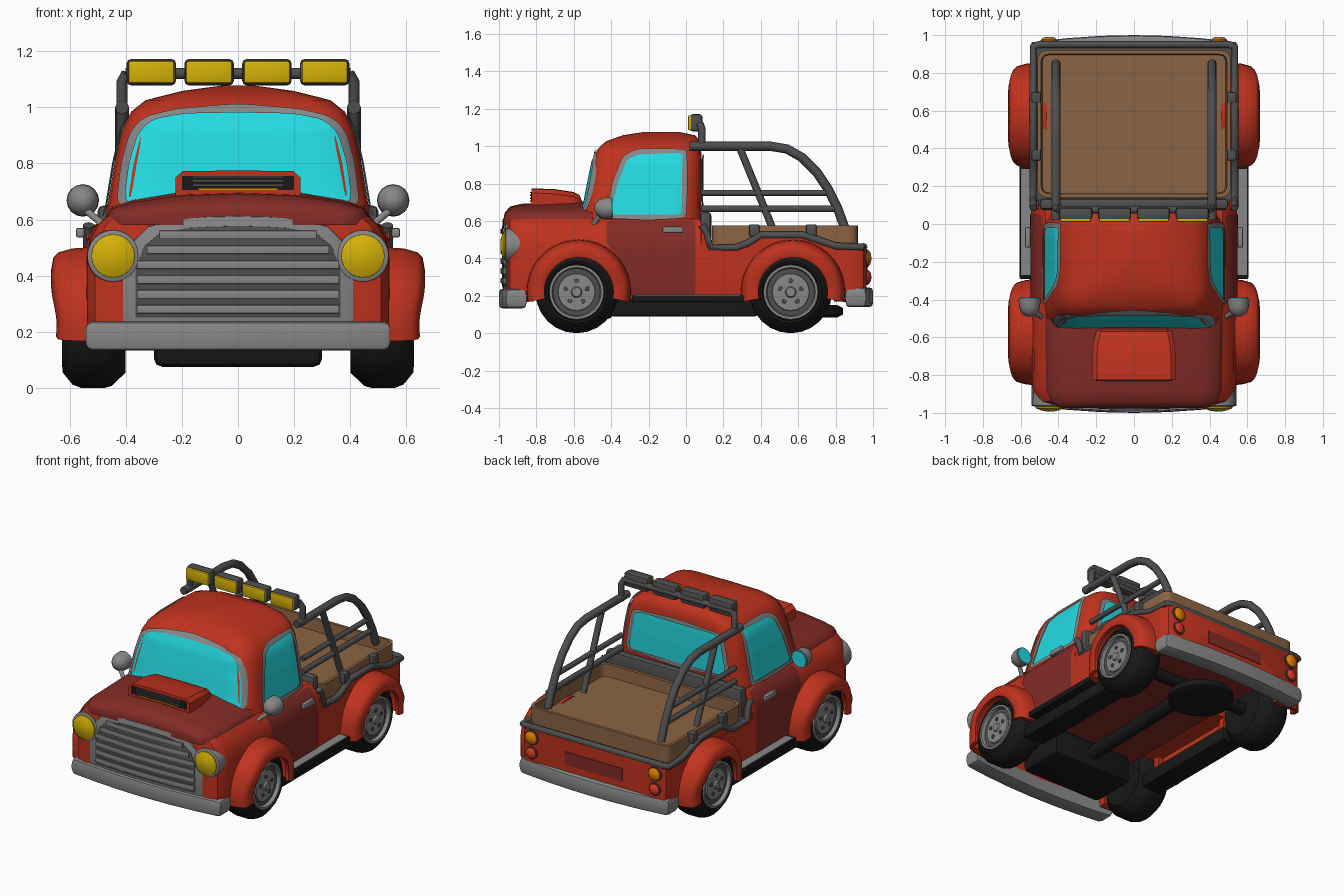
import bpy, bmesh, math
from mathutils import Vector
from mathutils.bvhtree import BVHTree

if "Cube" in bpy.data.objects:
    bpy.data.objects.remove(bpy.data.objects["Cube"])

def material(name, r, g, b):
    m = bpy.data.materials.new(name)
    m.diffuse_color = [(c / 255) ** 2.2 for c in (r, g, b)] + [1]
    m.use_nodes = True
    m.node_tree.nodes["Principled BSDF"].inputs["Base Color"].default_value = m.diffuse_color
    return m

RED = material("body red", 190, 53, 35)
MAROON = material("dark red", 130, 47, 42)
GLASS = material("cyan glass", 40, 218, 225)
YELLOW = material("lamp yellow", 212, 176, 16)
GREY = material("light grey", 134, 134, 134)
DARK = material("dark grey", 80, 80, 80)
BLACK = material("black", 30, 30, 30)
BROWN = material("bed brown", 138, 100, 70)
ORANGE = material("orange", 235, 130, 12)
TAIL = material("tail red", 215, 60, 42)
SIDES = ((1, "right"), (-1, "left"))

def finish(name, bm, mat, angle=35):
    me = bpy.data.meshes.new(name)
    bm.to_mesh(me)
    bm.free()
    o = bpy.data.objects.new(name, me)
    bpy.context.collection.objects.link(o)
    me.materials.append(mat)
    smooth(o, angle)
    return o

def smooth(o, angle=35):
    bpy.ops.object.select_all(action='DESELECT')
    o.select_set(True)
    bpy.context.view_layer.objects.active = o
    bpy.ops.object.shade_smooth_by_angle(angle=math.radians(angle))

def loft(name, rings, mat, angle=35):
    bm = bmesh.new()
    vs = [[bm.verts.new(p) for p in r] for r in rings]
    n = len(rings[0])
    for a, b in zip(vs, vs[1:]):
        for i in range(n):
            bm.faces.new((a[i], a[(i + 1) % n], b[(i + 1) % n], b[i]))
    bm.faces.new(vs[0])
    bm.faces.new(vs[-1])
    bmesh.ops.recalc_face_normals(bm, faces=bm.faces)
    return finish(name, bm, mat, angle)

def box(name, c, size, mat, bevel=0.0):
    bm = bmesh.new()
    bmesh.ops.create_cube(bm, size=1)
    for v in bm.verts:
        v.co = [c[i] + v.co[i] * size[i] for i in range(3)]
    if bevel:
        bmesh.ops.bevel(bm, geom=bm.edges[:], offset=bevel, segments=2, profile=0.5, affect='EDGES')
    return finish(name, bm, mat)

def lathe(name, axis, c, prof, mat, seg=24):
    put = {'x': lambda a, u, v: (a, u, v), 'y': lambda a, u, v: (u, a, v), 'z': lambda a, u, v: (u, v, a)}[axis]
    t = [2 * math.pi * i / seg for i in range(seg)]
    return loft(name, [[put(a, c[0] + r * math.cos(k), c[1] + r * math.sin(k)) for k in t] for a, r in prof], mat)

def bowed_bar(name, y, k, depth, half, r, mat):
    """Bar across x, bowed by k; half lists (x, bottom, top) from the middle outwards."""
    rings = []
    for x, a, b in [(-x, a, b) for x, a, b in half[:0:-1]] + half:
        yy, d = y + k * x * x, depth / 2
        sec = rounded([(yy - d, a), (yy + d, a), (yy + d, b), (yy - d, b)], r, 2)
        rings.append([(x, p[0], p[1]) for p in sec])
    return loft(name, rings, mat)

def tube(name, pts, r, mat):
    cu = bpy.data.curves.new(name, 'CURVE')
    cu.dimensions, cu.bevel_depth, cu.bevel_resolution, cu.use_fill_caps = '3D', r, 2, True
    sp = cu.splines.new('POLY')
    sp.points.add(len(pts) - 1)
    for p, q in zip(sp.points, pts):
        p.co = (*q, 1)
    o = bpy.data.objects.new(name, cu)
    bpy.context.collection.objects.link(o)
    cu.materials.append(mat)
    bpy.ops.object.select_all(action='DESELECT')
    o.select_set(True)
    bpy.context.view_layer.objects.active = o
    bpy.ops.object.convert(target='MESH')
    smooth(bpy.context.object, 50)

def rounded(pts, r, n=4):
    out, P = [], [Vector(p) for p in pts]
    for i, p in enumerate(P):
        a, b = P[i - 1] - p, P[(i + 1) % len(P)] - p
        a, b = p + a.normalized() * min(r, a.length * .45), p + b.normalized() * min(r, b.length * .45)
        out += [a * (1 - t) ** 2 + p * 2 * t * (1 - t) + b * t * t for t in [k / n for k in range(n + 1)]]
    return out

def decal(name, pts, axis, s, bvh, mat, off, grow=0):
    """Thin plate laid on a surface; grow > 0 gives only a border ring."""
    fine = []
    for i, p in enumerate(pts):
        q = pts[(i + 1) % len(pts)]
        k = max(1, math.ceil((q - p).length / .04))
        fine += [p.lerp(q, j / k) for j in range(k)]
    c = sum(fine, Vector((0, 0))) / len(fine)
    rings = [[p + (p - c).normalized() * g for p in fine] for g in (grow, grow * .5, -.004)] if grow else \
        [[c.lerp(p, k / 7) for p in fine] for k in (7, 6, 5, 4, 3, 2, 1, .1)]
    d = Vector((s, 0, 0)) if axis == 'x' else Vector((0, s, 0))
    def hit(p):
        o = Vector((0, *p)) if axis == 'x' else Vector((p[0], 0, p[1]))
        h = bvh.ray_cast(o + d * 3, -d)[0] or bvh.find_nearest(o + d * .5)[0]
        return h + d * off
    bm = bmesh.new()
    vs = [[bm.verts.new(hit(p)) for p in r] for r in rings]
    n = len(fine)
    fs = [bm.faces.new((a[i], a[(i + 1) % n], b[(i + 1) % n], b[i])) for a, b in zip(vs, vs[1:]) for i in range(n)]
    if not grow:
        fs.append(bm.faces.new(vs[-1]))
    for f in fs:
        f.normal_update()
        if f.normal.dot(d) < 0:
            f.normal_flip()
    finish(name, bm, mat)

def surface(o):
    return BVHTree.FromPolygons([v.co for v in o.data.vertices], [p.vertices[:] for p in o.data.polygons])

def section(half, y):
    return [(x, y, z) for x, z in half] + [(-x, y, z) for x, z in half[-2:0:-1]]

def rrect(hx, y0, y1, r, z):
    return [(p[0], p[1], z) for p in rounded([(hx, y0), (hx, y1), (-hx, y1), (-hx, y0)], r)]

# lower body with a recessed underside, bed hull behind it
def low(w, d):
    return [(0, d), (w - .06, d), (w - .05, .17), (w - .01, .18), (w, .25)]
body = loft("front_body", [section(low(w, d) + [(w, .46), (w - .012, .53), (w - .04, .58), (w - .075, .612), (0, .612)], y)
            for y, w, d in ((-.955, .46, .18), (-.94, .51, .18), (-.9, .53, .18), (-.87, .538, .28), (-.8, .54, .28), (.08, .545, .28))], RED)
bed = loft("bed_hull", [section(low(w, d) + [(w, .455), (0, .455)], y)
           for y, w, d in ((.07, .545, .28), (.87, .54, .28), (.9, .54, .18), (.95, .52, .18), (.965, .49, .18))], RED)
body_bvh = surface(body)

# cab
cab = loft("cab", [rrect(*a) for a in ((.475, -.565, .08, .13, .59), (.44, -.525, .085, .13, .8), (.414, -.5, .085, .13, .92),
           (.38, -.472, .08, .12, .985), (.33, -.43, .075, .11, 1.025), (.2, -.34, .05, .09, 1.058), (.06, -.22, -.04, .04, 1.077))], RED)
cab_bvh = surface(cab)
flip = lambda h: h + [(-x, z) for x, z in reversed(h) if x]
wind = rounded(flip([(.41, .66), (.392, .8), (.36, .91), (.31, .958), (.2, .98), (0, .986)]), .035)
rear = rounded([(-.36, .68), (.36, .68), (.31, .945), (-.31, .945)], .05)
side = rounded([(-.41, .632), (-.02, .632), (-.015, .968), (-.26, .96), (-.32, .93), (-.37, .8)], .025)
door = rounded([(-.425, .602), (.05, .602), (.05, .2), (-.3, .2), (-.32, .33), (-.37, .42), (-.425, .48)], .02)
for nm, pts, ax, s in (("windshield", wind, 'y', -1), ("rear_window", rear, 'y', 1),
                       ("right_window", side, 'x', 1), ("left_window", side, 'x', -1)):
    decal(nm, pts, ax, s, cab_bvh, GLASS, .005)
    decal(nm + "_frame", pts, ax, s, cab_bvh, GREY, .012, .026)

# hood and scoop
loft("hood", [section([(0, .58), (k * .465, .58), (k * .465, .612), (k * .445, .612 + h * .35), (k * .37, .612 + h * .62),
     (k * .2, .612 + h * .92), (0, .612 + h)], y)
     for y, k, h in ((-.975, .8, .005), (-.968, .87, .035), (-.94, .95, .065), (-.88, 1, .08), (-.5, 1.01, .095))], MAROON, 50)
loft("hood_scoop", [section([(0, .66), (w, .66), (w, t - .025), (w - .025, t - .003), (0, t)], y)
     for y, w, t in ((-.825, .222, .775), (-.7, .222, .77), (-.6, .21, .755), (-.57, .2, .74), (-.55, .18, .69))], RED)
box("scoop_opening", (0, -.826, .73), (.4, .008, .05), BLACK)
for z in (.722, .738, .752):
    box("scoop_slat", (0, -.829, z), (.32, .008, .006), DARK)
box("scoop_glow", (0, -.829, .706), (.28, .008, .009), ORANGE)

# grille and bumpers, all bowed forward
outer = [(0, .612), (.1, .61), (.2, .604), (.32, .575), (.375, .52), (.41, .42)]
inner = [(0, .577), (.1, .575), (.18, .57), (.28, .55), (.335, .505), (.365, .42)]
bowed_bar("grille_frame", -.96, .13, .04, [(x, .235, t) for x, t in outer], .005, GREY)
bowed_bar("grille_back", -.979, .13, .008, [(x, .25, t) for x, t in inner], .001, DARK)
for i in range(6):
    z = .28 + i * .053
    w = .36 if z < .45 else .36 - (z - .45) * .85
    bowed_bar("grille_slat", -.982, .13, .018, [(w * t, z - .015, z + .015) for t in (0, .33, .67, 1)], .004, GREY)
for s, z, nm in ((-1, .185, "front_bumper"), (1, .192, "rear_bumper")):
    bowed_bar(nm, s * .945, -s * .13, .11, [(x, z - .052 + e, z + .052 - e) for x, e in
              ((0, 0), (.18, 0), (.36, 0), (.52, 0), (.535, .006), (.542, .02))], .02, GREY)

# bed: deck, liner, trim, bulkhead, tailgate panel
box("bed_deck", (0, .525, .46), (1.03, .86, .012), DARK)
loft("bed_liner", [rrect(.512, .14, .92, .06, .45), rrect(.512, .14, .92, .06, .575),
     rrect(.492, .16, .9, .045, .575), rrect(.485, .165, .895, .04, .495)], BROWN)
edge = [(.085, .58), (.11, .54), (.13, .457), (.27, .457), (.33, .48), (.4, .525), (.62, .525), (.7, .5), (.8, .465), (.94, .46)]
tube("bed_trim", [(.533, y, z) for y, z in edge] + [(.5, .95, .462), (-.5, .95, .462)]
     + [(-.533, y, z) for y, z in reversed(edge)], .02, DARK)
box("bed_bulkhead", (0, .105, .55), (1.0, .06, .2), DARK, .02)
box("tailgate_panel", (0, .966, .33), (.42, .008, .085), MAROON)

# roll cage and roof lamps
hoop = [(.02, 1.0), (.45, 1.0), (.54, .985), (.62, .94), (.7, .86), (.76, .77), (.81, .67), (.85, .56)]
for s, nm in SIDES:
    x = .413 * s
    tube(nm + "_roll_bar", [(x, y, z) for y, z in hoop], .025, DARK)
    tube(nm + "_brace", [(x, .29, .985), (x, .48, .52)], .02, DARK)
    tube(nm + "_upper_rail", [(x, .08, .75), (x, .77, .75)], .017, DARK)
    tube(nm + "_lower_rail", [(x, .08, .665), (x, .81, .665)], .018, DARK)
    tube(nm + "_light_post", [(x, .085, .98), (x, .085, 1.09), (x * .96, .075, 1.12)], .02, DARK)
tube("light_bar", [(-.4, .075, 1.12), (.4, .075, 1.12)], .02, DARK)
for x in (-.309, -.103, .103, .309):
    box("roof_lamp_housing", (x, .055, 1.125), (.176, .066, .094), DARK, .016)
    box("roof_lamp_lens", (x, .022, 1.125), (.164, .022, .08), YELLOW, .008)

# parts repeated on both sides
for s, nm in SIDES:
    decal(nm + "_door", door, 'x', s, body_bvh, MAROON, .005)
    loft(nm + "_bed_side", [[(s * x, y, z) for y, z in [(.08, .44)] + edge + [(.94, .44)]] for x in (.505, .54)], RED)
    box(nm + "_door_handle", (s * .562, -.07, .553), (.03, .11, .035), GREY, .008)
    box(nm + "_running_board", (s * .553, .01, .185), (.105, .6, .035), BLACK, .006)
    box(nm + "_step_plate", (s * .557, .01, .204), (.08, .56, .008), GREY)
    box(nm + "_sill", (s * .475, -.01, .135), (.15, .78, .09), BLACK, .01)
    for y in (.365, .67):
        box(nm + "_bed_clip", (s * .517, y, .55), (.05, .055, .065), DARK, .006)
    # lamps
    lathe(nm + "_headlamp_ring", 'y', (s * .445, .47), ((-.88, .085), (-.935, .094), (-.962, .092), (-.967, .082)), GREY)
    lathe(nm + "_headlamp", 'y', (s * .445, .47), ((-.95, .078), (-.974, .077), (-.986, .05), (-.993, .015)), YELLOW)
    for z, r, m in ((.4, .042, ORANGE), (.3, .036, TAIL)):
        lathe(nm + "_tail_lamp_ring", 'y', (s * .45, z), ((.94, r + .008), (.972, r + .006)), DARK, 16)
        lathe(nm + "_tail_lamp", 'y', (s * .45, z), ((.95, r), (.977, r), (.987, r * .7), (.991, r * .2)), m, 16)
    # door mirror
    lathe(nm + "_mirror_shell", 'y', (s * .553, .668), ((-.49, .012), (-.482, .03), (-.465, .046), (-.44, .056), (-.395, .058)), GREY, 16)
    lathe(nm + "_mirror_glass", 'y', (s * .553, .668), ((-.397, .05), (-.39, .05)), GLASS, 16)
    tube(nm + "_mirror_arm", [(s * .55, -.45, .64), (s * .49, -.49, .59), (s * .485, -.5, .54)], .014, GREY)
    # wheels, fenders, wheel wells
    for yc, pos in ((-.585, "front"), (.56, "rear")):
        tag, c = nm + "_" + pos, (yc, .22)
        wheel = lambda part, prof, m, cc=c, seg=24: lathe(tag + part, 'x', cc, [(s * a, r) for a, r in prof], m, seg)
        wheel("_tyre", ((.4, .13), (.4, .165), (.45, .213), (.475, .22), (.56, .22), (.59, .208), (.625, .165), (.62, .152), (.58, .15)), BLACK)
        wheel("_rim", ((.57, .146), (.627, .146), (.627, .132), (.602, .126)), GREY)
        wheel("_rim_disc", ((.59, .127), (.604, .126)), DARK)
        wheel("_hub", ((.59, .104), (.612, .098), (.614, .03), (.625, .024)), GREY)
        for k in range(5):
            a = math.pi * (.5 + .4 * k)
            wheel("_lug", ((.6, .014), (.619, .012)), DARK, (yc + .06 * math.cos(a), .22 + .06 * math.sin(a)), 8)
        prof = ((.46, .285), (.59, .277), (.64, .263), (.658, .245), (.666, .2), (.66, .185), (.64, .185), (.635, .235), (.46, .24))
        loft(tag + "_fender", [[(s * (x - .02 * max(0, math.cos(2 * a)) ** 2), yc + .012 + r * math.cos(a), .22 + r * math.sin(a))
             for x, r in prof] for a in [math.radians(-11 + 202 * i / 20) for i in range(21)]], RED)
        cut = wheel("_well_cutter", ((.36, .238), (.8, .238)), RED)
        cut.hide_render = True
        target = body if pos == "front" else bed
        mod = target.modifiers.new("well", 'BOOLEAN')
        mod.operation, mod.object, mod.solver = 'DIFFERENCE', cut, 'EXACT'
        bpy.context.view_layer.objects.active = target
        bpy.ops.object.modifier_apply(modifier=mod.name)
        bpy.data.objects.remove(cut)
for o in (body, bed):
    smooth(o)

# underside floor and running gear
box("floor_pan", (0, 0, .276), (.72, 1.72, .012), MAROON)
box("engine_sump", (0, -.55, .17), (.6, .32, .19), BLACK, .03)
tube("drive_shaft", [(0, -.4, .18), (0, .5, .2)], .045, BLACK)
for y in (-.585, .56):
    tube("axle", [(-.45, y, .22), (.45, y, .22)], .04, BLACK)
lathe("spare_wheel", 'z', (0, .64), ((.09, .12), (.085, .17), (.1, .2), (.135, .2), (.15, .17), (.15, .1)), BLACK)
